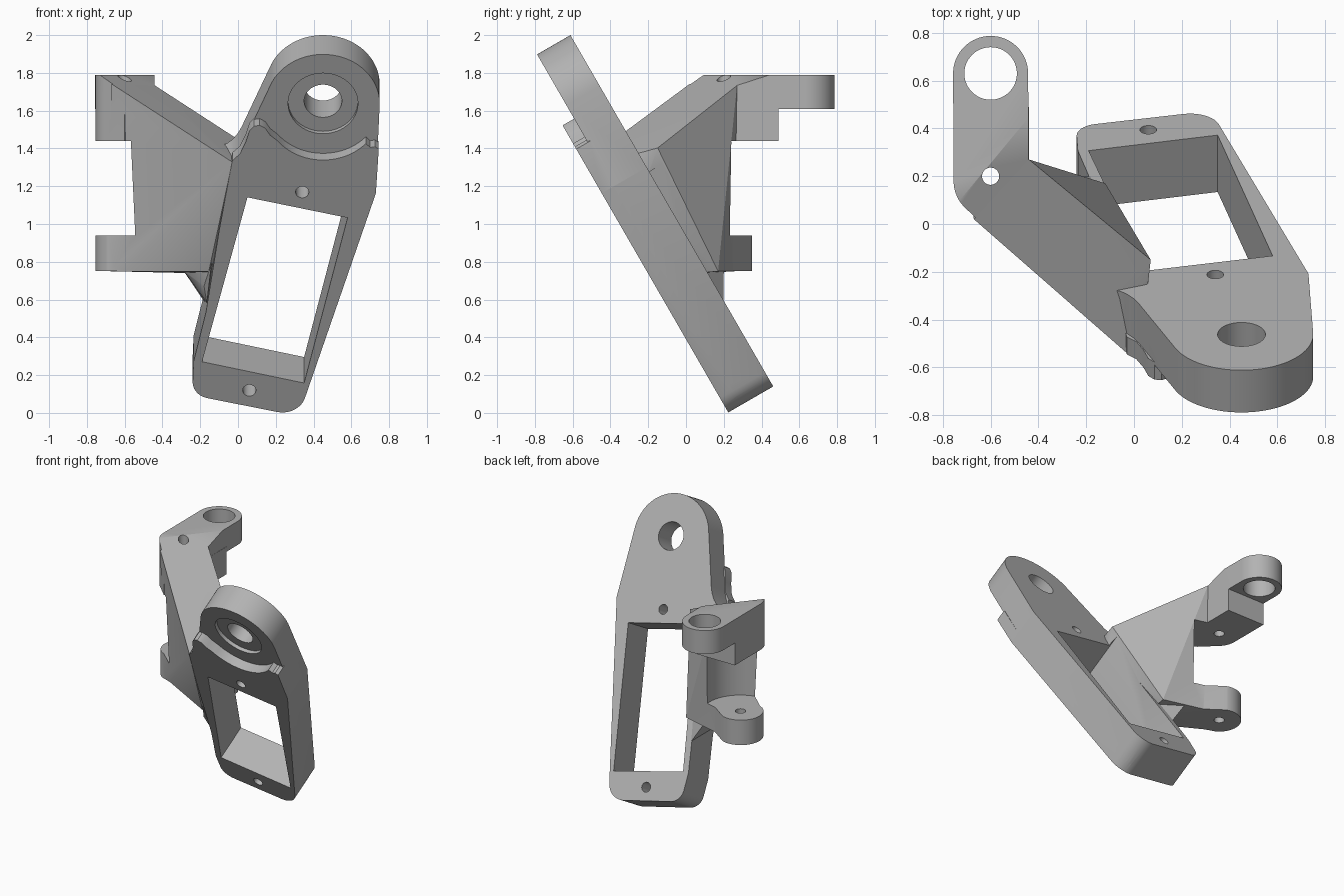
import bpy, bmesh, math
from mathutils import Vector

cube = bpy.data.objects.get("Cube")
if cube:
    bpy.data.objects.remove(cube, do_unlink=True)

grey = bpy.data.materials.new("plain_grey")
grey.use_nodes = True
grey.diffuse_color = (0.45, 0.45, 0.45, 1)
grey.node_tree.nodes["Principled BSDF"].inputs["Base Color"].default_value = (0.45, 0.45, 0.45, 1)

C, S = math.cos(math.radians(30)), 0.5


def tilted(u, v, n):
    """Leaning plate frame: u across, v up the plate, n towards the back."""
    return Vector((u, C * n - S * v, C * v + S * n))


def upright(x, y, z):
    return Vector((x, y, z))


def arc(cx, cy, r, start, end, steps=24):
    angles = [math.radians(start + (end - start) * i / steps) for i in range(steps + 1)]
    return [(cx + r * math.cos(a), cy + r * math.sin(a)) for a in angles]


def circle(cx, cy, r):
    return arc(cx, cy, r, 0, 360, 48)[:-1]


def finish(name, bm):
    bmesh.ops.recalc_face_normals(bm, faces=bm.faces)
    mesh = bpy.data.meshes.new(name)
    bm.to_mesh(mesh)
    bm.free()
    mesh.materials.append(grey)
    obj = bpy.data.objects.new(name, mesh)
    bpy.context.collection.objects.link(obj)
    return obj


def prism(name, outline, low, high, place, cut=None):
    bm = bmesh.new()
    ends = [[bm.verts.new(place(a, b, c)) for a, b in outline] for c in (low, high)]
    for ring in ends:
        bm.faces.new(ring)
    for i in range(len(outline)):
        j = (i + 1) % len(outline)
        bm.faces.new((ends[0][i], ends[0][j], ends[1][j], ends[1][i]))
    if cut:
        res = bmesh.ops.bisect_plane(bm, geom=bm.verts[:] + bm.edges[:] + bm.faces[:],
                                     plane_co=cut[0], plane_no=cut[1], clear_outer=True)
        edges = [e for e in res["geom_cut"] if isinstance(e, bmesh.types.BMEdge)]
        bmesh.ops.holes_fill(bm, edges=edges, sides=0)
    return finish(name, bm)


def hull(name, points):
    bm = bmesh.new()
    for p in points:
        bm.verts.new(p)
    res = bmesh.ops.convex_hull(bm, input=bm.verts[:])
    loose = {v for v in res["geom_interior"] + res["geom_unused"]
             if isinstance(v, bmesh.types.BMVert)}
    bmesh.ops.delete(bm, geom=list(loose), context='VERTS')
    return finish(name, bm)


def combine(base, other, operation):
    mod = base.modifiers.new("combine", 'BOOLEAN')
    mod.operation, mod.object, mod.solver = operation, other, 'EXACT'
    with bpy.context.temp_override(object=base, active_object=base, selected_objects=[base]):
        bpy.ops.object.modifier_apply(modifier=mod.name)
    bpy.data.objects.remove(other, do_unlink=True)


# Sloping top of the arm
def slope_point(x, y):
    return Vector((x, y, 1.4775 - 0.5 * (0.77 * x - 0.64 * y)))


slope_cut = (slope_point(0, 0), Vector((0.385, -0.32, 1)).normalized())

# Leaning plate with round end
foot = arc(-0.14, 0.075, 0.1, 180, 258, 10) + arc(0.235, 0.015, 0.125, -102, -18, 10)
boss = (0.45, 1.738)
plate = prism("bracket", foot + [(0.73, 1.23)] + arc(*boss, 0.3, -2, 156, 40)
              + [(0.02, 1.48), (0, 1.44), (-0.03, 1.4), (-0.06, 1.375), (-0.1, 1.36),
                 (-0.1, 1.0), (-0.17, 0.5), (-0.235, 0.2)], 0.266, 0.47, tilted)

# Raised front layer with a wavy upper lip
lip = ([(0.745, 1.5), (0.725, 1.515), (0.7, 1.51)] + arc(*boss, 0.305, -42, -142, 20)
       + [(0.17, 1.585), (0.145, 1.627), (0.115, 1.645), (0.085, 1.64), (0.06, 1.61),
          (0.04, 1.54), (0.01, 1.47), (-0.03, 1.43)])
front_layer = prism("front_layer", foot + [(0.73, 1.23)] + lip
                    + [(-0.1, 1.0), (-0.17, 0.5), (-0.235, 0.2)], 0.195, 0.28, tilted)

# Web of the arm, running from the plate edge to the hinge lugs
web = hull("arm_web", [
    tilted(-0.03, 1.42, 0.196), tilted(-0.155, 0.75, 0.196), tilted(0.06, 1.15, 0.4),
    tilted(-0.13, 0.62, 0.4), slope_point(0.07, -0.15), slope_point(0.06, -0.24),
    slope_point(-0.67, 0.02), slope_point(-0.44, 0.27),
    Vector((-0.12, 0.17, 0.75)), Vector((-0.68, 0.08, 0.75)), Vector((-0.46, 0.26, 0.75))])
combine(web, prism("web_relief", circle(-0.6, 0.2, 0.26), 0.94, 1.44, upright), 'DIFFERENCE')

# Gusset under the web
gusset = hull("gusset", [
    Vector((-0.29, 0.02, 0.755)), Vector((-0.29, 0.2, 0.755)), tilted(-0.14, 0.8, 0.2),
    tilted(-0.18, 0.66, 0.2), tilted(-0.165, 0.56, 0.2), tilted(-0.12, 0.6, 0.46),
    tilted(-0.17, 0.4, 0.46), tilted(-0.19, 0.48, 0.46)])

# Hinge lugs
nose = arc(-0.6, 0.18, 0.155, 180, 230, 12) + [(-0.6, -0.036), (-0.44, 0.1)]
upper_lug = prism("upper_lug", nose + [(-0.44, 0.49), (-0.755, 0.49)], 1.44, 1.65, upright, slope_cut)
ring_lug = prism("ring_lug", nose + arc(-0.6, 0.63, 0.157, 0, 180, 32), 1.61, 1.79, upright, slope_cut)
lower_lug = prism("lower_lug", arc(-0.6, 0.195, 0.155, 70, 235, 32)
                  + [(-0.36, -0.05), (-0.3, 0.2), (-0.42, 0.25)], 0.75, 0.94, upright)

for part in (front_layer, web, gusset, upper_lug, ring_lug, lower_lug):
    combine(plate, part, 'UNION')

# Window, counterbore and holes
window = [(-0.19, 0.2), (0.35, 0.07), (0.58, 1.08), (0.05, 1.205)]
cuts = [(window, 0, 0.9, tilted),
        (circle(*boss, 0.185), 0.1, 0.292, tilted),
        (circle(*boss, 0.1), 0.1, 0.6, tilted),
        (circle(0.34, 1.237, 0.035), 0.1, 0.6, tilted),
        (circle(0.06, 0.025, 0.035), 0.1, 0.6, tilted),
        (circle(-0.6, 0.2, 0.036), 0.6, 2, upright),
        (circle(-0.6, 0.63, 0.11), 1.5, 2, upright)]
for cut in cuts:
    combine(plate, prism("cutter", *cut), 'DIFFERENCE')

with bpy.context.temp_override(object=plate, active_object=plate, selected_objects=[plate],
                               selected_editable_objects=[plate]):
    bpy.ops.object.shade_smooth_by_angle(angle=math.radians(30))
